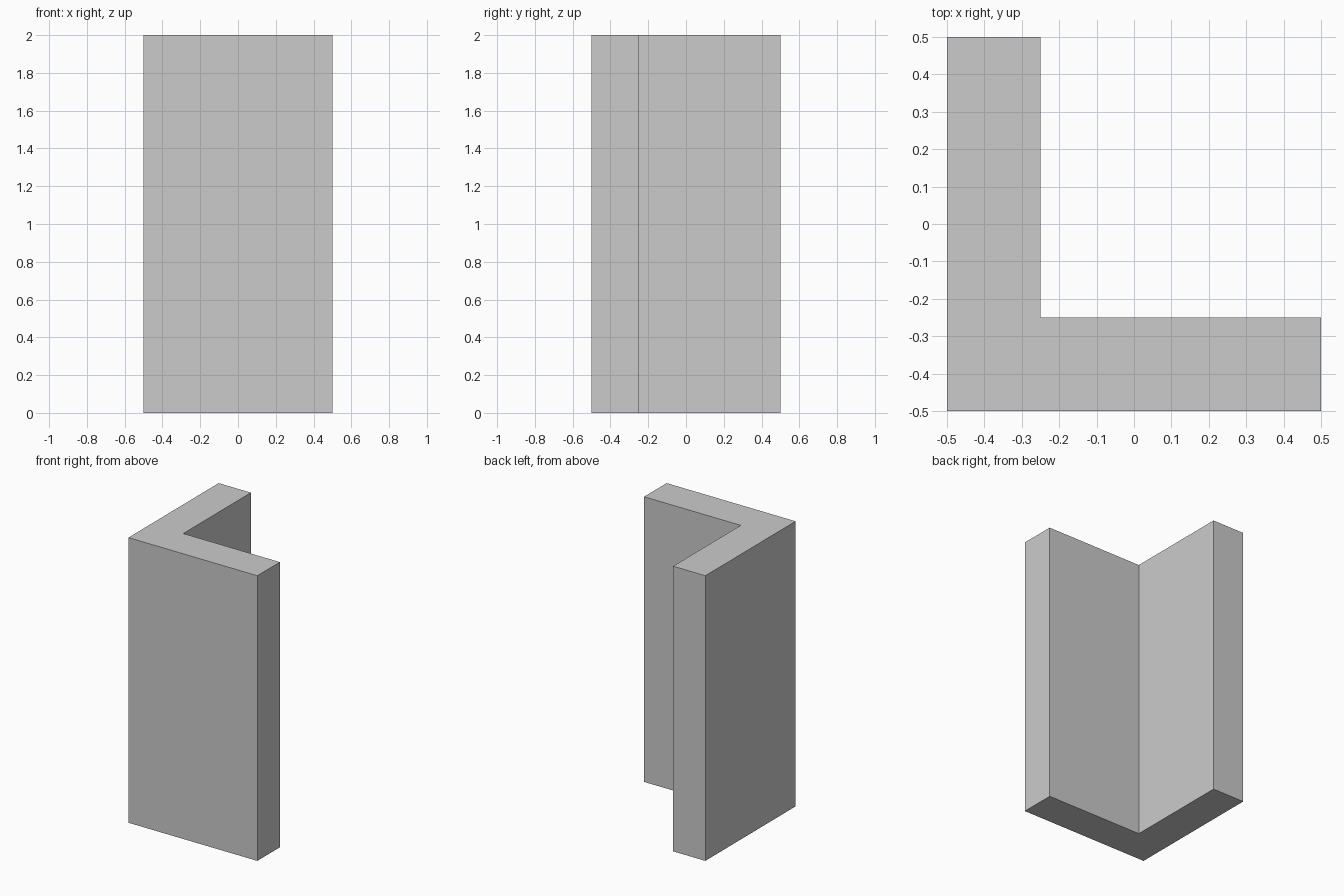
import bpy
import bmesh

if "Cube" in bpy.data.objects:
    bpy.data.objects.remove(bpy.data.objects["Cube"])

HEIGHT = 2.0
HALF = 0.5      # half of the footprint
INNER = -0.25   # inner faces of both legs

# L-shaped footprint, counter-clockwise from above
profile = [(-HALF, -HALF), (HALF, -HALF), (HALF, INNER),
           (INNER, INNER), (INNER, HALF), (-HALF, HALF)]

# Corner wall: footprint extruded straight up
bm = bmesh.new()
base = bm.faces.new([bm.verts.new((x, y, 0)) for x, y in profile])
top = bmesh.ops.extrude_face_region(bm, geom=[base], use_keep_orig=True)
top_verts = [v for v in top["geom"] if isinstance(v, bmesh.types.BMVert)]
bmesh.ops.translate(bm, verts=top_verts, vec=(0, 0, HEIGHT))
bmesh.ops.recalc_face_normals(bm, faces=bm.faces)

mesh = bpy.data.meshes.new("corner_wall")
bm.to_mesh(mesh)
bm.free()
bpy.context.collection.objects.link(bpy.data.objects.new("corner_wall", mesh))
